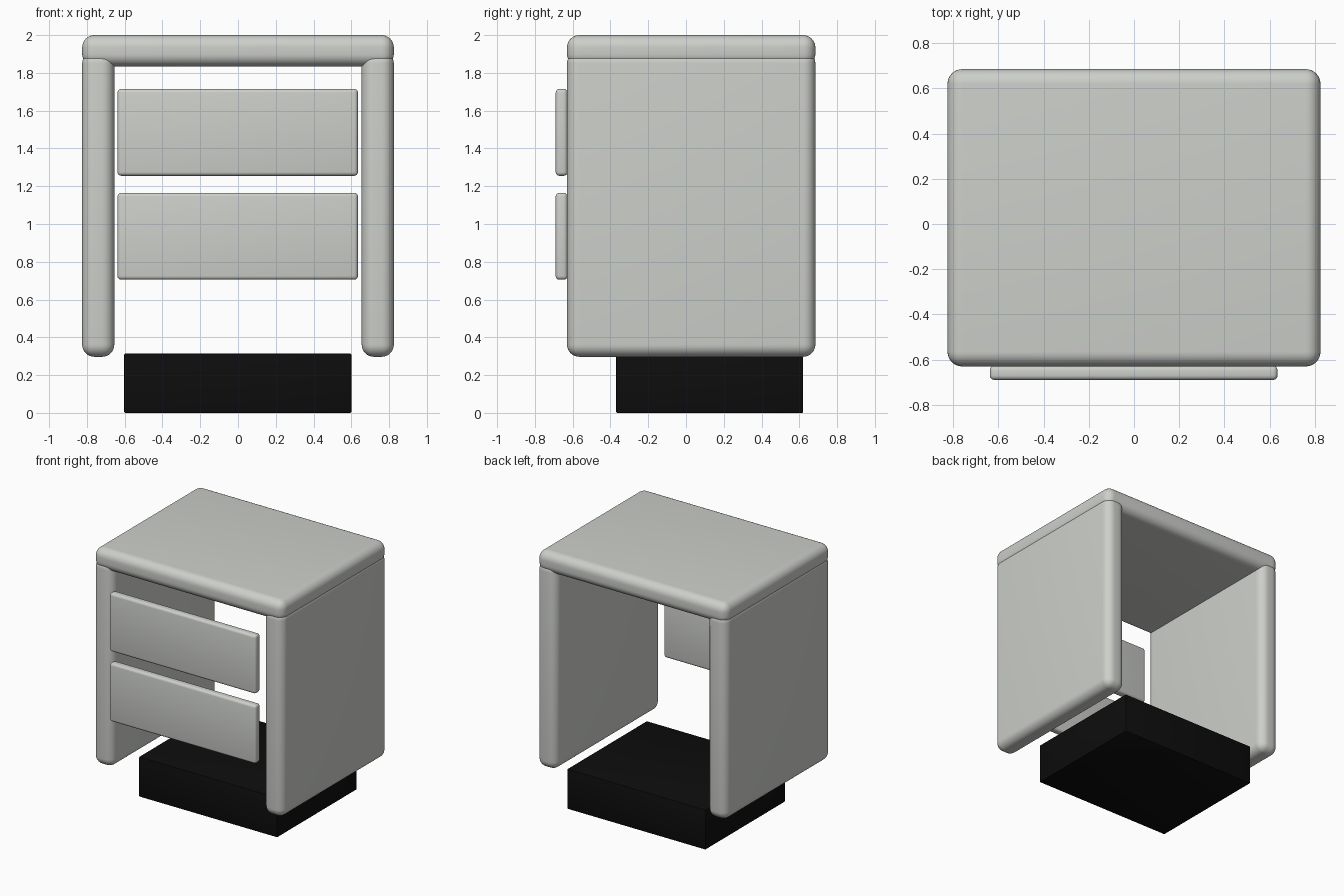
import bpy
import math
from mathutils import Vector

old = bpy.data.objects.get("Cube")
if old:
    bpy.data.objects.remove(old, do_unlink=True)


def material(name, color):
    mat = bpy.data.materials.new(name)
    mat.use_nodes = True
    mat.diffuse_color = (*color, 1)
    bsdf = mat.node_tree.nodes["Principled BSDF"]
    bsdf.inputs["Base Color"].default_value = (*color, 1)
    bsdf.inputs["Roughness"].default_value = 0.6
    return mat


light_grey = material("light_grey", (0.61, 0.625, 0.595))
black = material("black", (0.004, 0.004, 0.004))


def rounded_box(name, low, high, radius, segments, mat):
    """Box between two corners with rounded edges."""
    low, high = Vector(low), Vector(high)
    bpy.ops.mesh.primitive_cube_add(size=1, location=(low + high) / 2)
    obj = bpy.context.object
    obj.name = obj.data.name = name
    obj.scale = high - low
    bpy.ops.object.transform_apply(location=False, rotation=False, scale=True)
    obj.data.materials.append(mat)
    bevel = obj.modifiers.new("rounded_edges", "BEVEL")
    bevel.width = radius
    bevel.segments = segments
    bpy.ops.object.modifier_apply(modifier=bevel.name)
    bpy.ops.object.shade_smooth_by_angle(angle=math.radians(40))
    return obj


front, back = -0.63, 0.685
half_width = 0.825
panel_thickness = 0.17
edge = 0.065

# Table top
rounded_box("top_board", (-half_width, front, 1.835), (half_width, back, 2),
            edge, 8, light_grey)

# Side panels, tucked into the rounded underside of the top
for name, side in (("left_panel", 1), ("right_panel", -1)):
    xs = sorted((side * half_width, side * (half_width - panel_thickness)))
    rounded_box(name, (xs[0], front, 0.297), (xs[1], back, 1.915),
                edge, 8, light_grey)

# Drawer fronts
for name, bottom in (("lower_drawer_front", 0.705), ("upper_drawer_front", 1.255)):
    rounded_box(name, (-0.638, -0.69, bottom), (0.635, -0.627, bottom + 0.46),
                0.02, 4, light_grey)

# Plinth
rounded_box("base_plinth", (-0.603, -0.37, 0), (0.6, 0.62, 0.314),
            0.006, 2, black)
